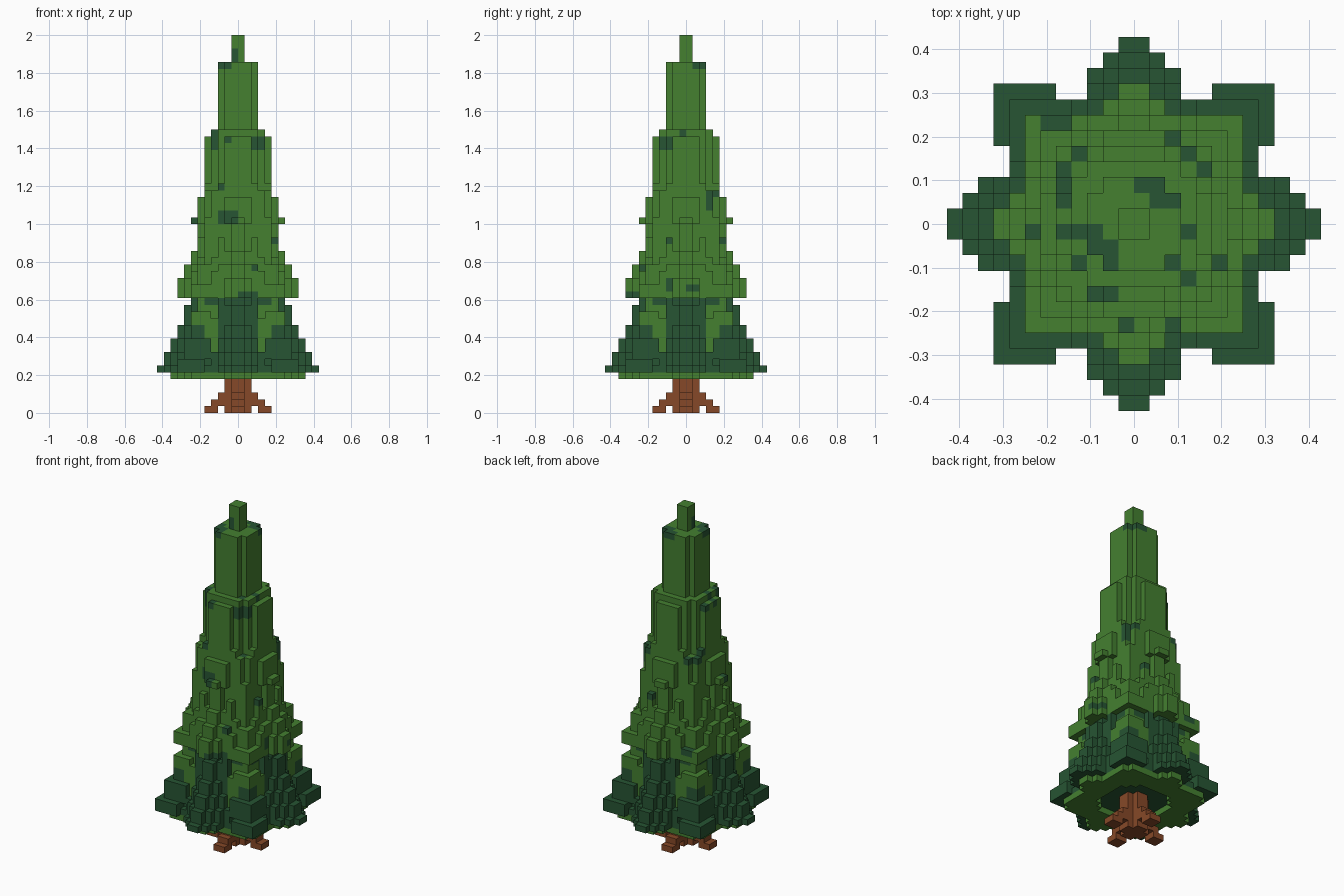
import bpy
import bmesh
from mathutils import Vector

if "Cube" in bpy.data.objects:
    bpy.data.objects.remove(bpy.data.objects["Cube"], do_unlink=True)

UNIT = 2 / 56  # edge of one block


def material(name, rgb):
    mat = bpy.data.materials.new(name)
    mat.use_nodes = True
    mat.diffuse_color = (*rgb, 1)
    mat.node_tree.nodes["Principled BSDF"].inputs["Base Color"].default_value = (*rgb, 1)
    return mat


LIGHT, DARK, BARK = 0, 1, 2
MATERIALS = [
    material("leaf green", (0.058, 0.214, 0.030)),
    material("deep green", (0.020, 0.090, 0.033)),
    material("bark brown", (0.24, 0.066, 0.021)),
]

# Foliage layers: (end layer, branch reach, corner reach, body radius)
LAYERS = [
    (6, 10, 0, 9.95), (7, 12, 9, 9.1), (8, 11, 9, 8.4), (9, 11, 8, 8.2),
    (11, 10, 8, 7.8), (13, 9, 7, 7.4), (15, 8, 7, 7.0), (16, 8, 6, 6.8),
    (17, 7, 6, 6.6), (19, 9, 7, 7.8), (20, 9, 6, 7.4), (22, 8, 6, 6.8),
    (24, 7, 5, 6.4), (28, 6, 5, 5.5), (29, 7, 5, 6.0), (32, 6, 0, 5.8),
    (41, 5, 0, 4.8), (42, 4, 0, 4.0), (52, 3, 0, 2.6), (56, 1, 0, 1.0),
]
TIERS = {
    "lower_skirt": (5, 17), "middle_boughs": (17, 28), "upper_boughs": (28, 42),
    "crown": (42, 52), "tip": (52, 56),
}
# Columns whose top block is deep green: row -> columns
SPECKS = {
    6: (-6, -5), 5: (2,), 4: (-4, 3), 3: (-5, 4), 2: (-5, 0, 1), 1: (-5, 1, 2),
    -1: (-7, -5, -4, -3, 3), -2: (-3, -2), -3: (-4, -2, 2, 5), -4: (3,),
    -5: (-3, -2), -7: (2,),
}
# Deep green patches on the sides: column, row and layer ranges
PATCHES = [
    ((-3, 0), (-9, -4), (28, 30)), ((0, 3), (-9, -6), (17, 18)),
    ((4, 9), (3, 4), (30, 32)), ((5, 9), (6, 7), (21, 23)),
    ((6, 9), (-3, -2), (18, 20)), ((6, 9), (0, 2), (18, 19)),
    ((-1, 0), (-1, 0), (52, 54)), ((2, 4), (-4, -2), (39, 41)),
    ((-5, -3), (-4, -2), (39, 41)),
]


def layer(k):
    return next(row[1:] for row in LAYERS if k < row[0])


def block_color(i, j, k, start):
    """Colour of the foliage block at this cell, or None where it is empty."""
    a, b = sorted((abs(i + 0.5), abs(j + 0.5)), reverse=True)
    reach, corner, _ = layer(k)
    if a > reach or (k == 5 and a * a + b * b < 27):  # hollow round the trunk
        return None
    # Uneven column tops roughen the body
    lift = int(3 * a + 5 * b) % 3
    radius = layer(max(k - lift, start))[2]
    body = a < 8 and a * a + b * b < radius * radius
    if 17 <= k < 19:
        body = body or a < 7
    root_width = 2 if 29 <= k < 52 else 1
    branch = b < min(3, root_width + reach - a - 0.5 + 0.01)
    bough = a < corner and b > (corner + 1) // 2
    if not (body or branch or bough):
        return None
    if 5 < k < 17:
        groove = 8 <= k < 16 and 3 < b < 5 and a < 7
        bough_top = k >= 13 and b > 5
        return LIGHT if groove or bough_top else DARK
    return LIGHT


def block_shell(name, cells, solid):
    """Outer skin of a set of coloured blocks."""
    bm = bmesh.new()
    corners = {}

    def vert(p):
        key = tuple(int(round(c)) for c in p)
        if key not in corners:
            corners[key] = bm.verts.new(Vector(key) * UNIT)
        return corners[key]

    for cell, color in cells.items():
        center = Vector(cell) + Vector((0.5, 0.5, 0.5))
        for axis in range(3):
            for sign in (-1, 1):
                n = Vector((0, 0, 0))
                n[axis] = sign
                if tuple(int(c) for c in Vector(cell) + n) in solid:
                    continue
                u = Vector((0, 0, 0))
                u[(axis + 1) % 3] = 0.5
                v = n.cross(u)
                mid = center + n * 0.5
                quad = [mid - u - v, mid + u - v, mid + u + v, mid - u + v]
                face = bm.faces.new([vert(p) for p in quad])
                face.material_index = color
    mesh = bpy.data.meshes.new(name)
    bm.to_mesh(mesh)
    bm.free()
    for mat in MATERIALS:
        mesh.materials.append(mat)
    obj = bpy.data.objects.new(name, mesh)
    bpy.context.collection.objects.link(obj)


# Foliage blocks, tier by tier
tiers = {}
foliage = set()
for name, (start, end) in TIERS.items():
    tiers[name] = cells = {}
    for k in range(start, end):
        for i in range(-12, 12):
            for j in range(-12, 12):
                color = block_color(i, j, k, start)
                if color is not None:
                    cells[i, j, k] = color
    foliage.update(cells)

# Deep green specks on the column tops and patches on the sides
dark_cells = set()
for j, columns in SPECKS.items():
    for i in columns:
        dark_cells.add((i, j, max(k for (x, y, k) in foliage if (x, y) == (i, j))))
for xs, ys, zs in PATCHES:
    dark_cells.update((i, j, k) for i in range(*xs) for j in range(*ys) for k in range(*zs))
for cells in tiers.values():
    for cell in dark_cells & cells.keys():
        cells[cell] = DARK

# Trunk with trimmed corners
trunk = {
    (i, j, k): BARK
    for i in range(-2, 2) for j in range(-2, 2) for k in range(6)
    if min(abs(i + 0.5), abs(j + 0.5)) < 1
}

# Four stepped roots, one on each side
roots = {}
for k, (inner, outer) in enumerate([(3, 5), (2, 4), (2, 3)]):
    for out in range(inner, outer):
        for side in (-1, 0):
            for along in (out, -out - 1):
                roots[along, side, k] = BARK
                roots[side, along, k] = BARK

solid = foliage | set(trunk) | set(roots)
for name, cells in tiers.items():
    block_shell(name, cells, solid)
block_shell("trunk", trunk, solid)
block_shell("roots", roots, solid)
